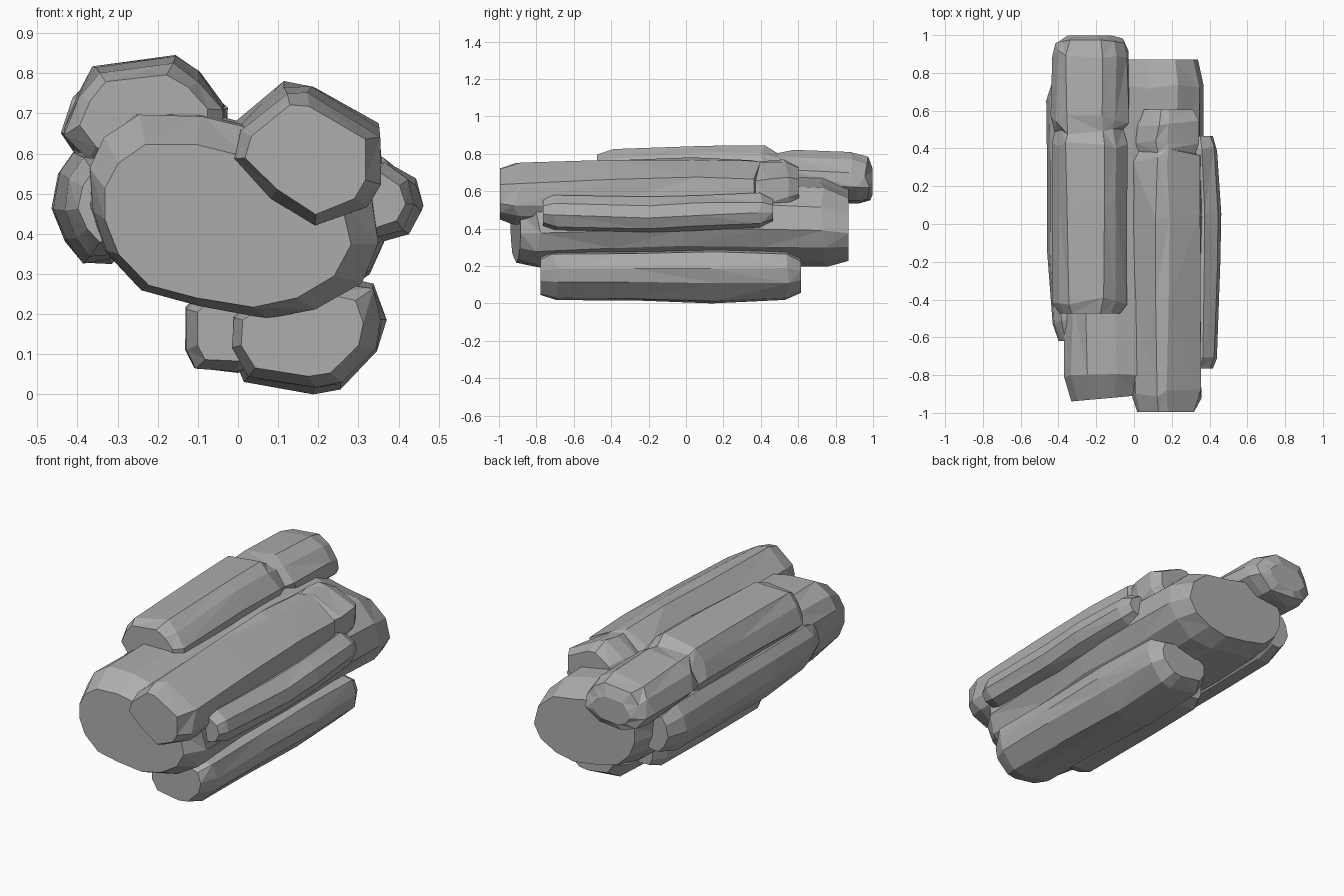
import bpy, bmesh, random
from mathutils import Vector

random.seed(4)
stone = bpy.data.materials.new("grey stone")
stone.diffuse_color = (0.42, 0.42, 0.42, 1)


def rock(name, outline, stations, slant=(0, 0), jitter=0.008):
    """Loft an x-z outline along y. stations: (y, x scale, z scale, dx, dz).
    slant: y change per x at the front and back ends."""
    n = len(outline)
    xs, zs = [p[0] for p in outline], [p[1] for p in outline]
    cx, cz = (min(xs) + max(xs)) / 2, (min(zs) + max(zs)) / 2
    bm = bmesh.new()
    rings = []
    last = len(stations) - 1
    for i, (y, sx, sz, dx, dz) in enumerate(stations):
        end = i in (0, last)
        tilt = slant[0] if i == 0 else slant[1] if i == last else 0
        ring = []
        for x, z in outline:
            j = 0 if end else jitter
            px = cx + (x - cx) * sx + dx + random.uniform(-j, j)
            pz = cz + (z - cz) * sz + dz + random.uniform(-j, j)
            py = y + tilt * (px - cx) + random.uniform(-j, j) * 3
            ring.append(bm.verts.new((px, py, max(pz, 0))))
        rings.append(ring)
    for a, b in zip(rings, rings[1:]):
        for k in range(n):
            m = (k + 1) % n
            if random.random() < 0.5:
                bm.faces.new((a[k], a[m], b[m]))
                bm.faces.new((a[k], b[m], b[k]))
            else:
                bm.faces.new((a[k], a[m], b[k]))
                bm.faces.new((a[m], b[m], b[k]))
    bm.faces.new(rings[0])
    bm.faces.new(rings[-1])
    bmesh.ops.recalc_face_normals(bm, faces=bm.faces)
    me = bpy.data.meshes.new(name)
    bm.to_mesh(me)
    bm.free()
    me.materials.append(stone)
    ob = bpy.data.objects.new(name, me)
    bpy.context.collection.objects.link(ob)
    return ob


# Large central rock
rock("core_rock",
     [(-0.37, 0.56), (-0.33, 0.64), (-0.25, 0.70), (-0.10, 0.70), (0.05, 0.66),
      (0.22, 0.63), (0.33, 0.52), (0.36, 0.38), (0.31, 0.28), (0.20, 0.21),
      (0.07, 0.18), (-0.10, 0.21), (-0.24, 0.25), (-0.33, 0.35), (-0.37, 0.46)],
     [(-0.91, 0.84, 0.78, -0.02, -0.02), (-0.79, 0.99, 0.99, 0, 0),
      (-0.40, 1, 0.97, 0, 0.01), (0.0, 1, 0.94, 0.01, 0.01),
      (0.40, 1, 0.96, 0.01, 0.01), (0.74, 0.98, 0.93, 0.02, 0),
      (0.87, 0.86, 0.74, 0.03, -0.02)], slant=(0.09, 0))

# Upper right rock, with a groove near its back end
rock("upper_right_rock",
     [(-0.02, 0.60), (0.00, 0.67), (0.12, 0.77), (0.18, 0.765), (0.355, 0.66),
      (0.355, 0.53), (0.32, 0.47), (0.20, 0.42), (0.08, 0.50)],
     [(-0.995, 0.80, 0.78, 0, -0.01), (-0.90, 0.98, 0.96, 0, -0.01),
      (-0.40, 0.97, 0.98, 0, 0), (0.05, 1, 0.98, 0, 0.01),
      (0.34, 0.98, 0.96, 0, 0.01), (0.385, 0.88, 0.86, 0, 0.01),
      (0.43, 0.95, 0.92, 0, 0.01), (0.54, 0.90, 0.80, 0.01, 0.03),
      (0.605, 0.72, 0.58, 0.01, 0.03)])

# Thin rock on the right side
rock("right_rock",
     [(0.37, 0.585), (0.44, 0.535), (0.46, 0.47), (0.43, 0.41), (0.36, 0.385),
      (0.28, 0.42), (0.28, 0.55)],
     [(-0.765, 0.75, 0.70, -0.02, 0), (-0.70, 0.92, 0.95, -0.01, 0),
      (-0.20, 0.98, 0.95, 0, -0.01), (0.05, 1, 0.96, 0, 0),
      (0.40, 0.93, 0.93, -0.01, 0.01), (0.465, 0.75, 0.60, -0.02, 0.01)],
     jitter=0.005)

# Upper left rock, with a groove and a low back end
rock("upper_left_rock",
     [(-0.445, 0.66), (-0.41, 0.75), (-0.36, 0.82), (-0.16, 0.845), (-0.09, 0.80),
      (-0.025, 0.72), (-0.03, 0.64), (-0.12, 0.56), (-0.30, 0.54), (-0.39, 0.58)],
     [(-0.475, 0.76, 0.68, 0, 0), (-0.41, 0.93, 0.89, 0, -0.01),
      (0.10, 0.97, 1, 0, 0), (0.42, 0.97, 0.96, 0, 0),
      (0.49, 0.87, 0.84, 0, -0.01), (0.56, 0.98, 0.89, 0, -0.01),
      (0.90, 0.97, 0.91, 0, -0.02), (0.965, 0.85, 0.78, 0, -0.03),
      (0.998, 0.55, 0.45, 0, -0.04)])

# Rock on the left side
rock("left_rock",
     [(-0.41, 0.61), (-0.445, 0.55), (-0.462, 0.46), (-0.43, 0.38), (-0.385, 0.325),
      (-0.32, 0.33), (-0.24, 0.40), (-0.26, 0.60)],
     [(-0.62, 0.70, 0.62, 0.03, 0), (-0.52, 0.86, 0.85, 0.015, 0),
      (-0.15, 0.98, 0.97, 0, 0), (0.30, 1, 1, 0, 0),
      (0.66, 1, 0.96, 0, 0), (0.77, 0.78, 0.70, 0.01, 0)], jitter=0.006)

# Bottom rock
rock("bottom_rock",
     [(-0.025, 0.11), (-0.02, 0.20), (0.07, 0.27), (0.22, 0.30), (0.34, 0.27),
      (0.365, 0.19), (0.35, 0.11), (0.26, 0.012), (0.19, 0.0), (0.02, 0.03)],
     [(-0.778, 0.78, 0.70, -0.01, 0.0), (-0.70, 0.96, 0.90, 0, 0),
      (-0.30, 0.98, 0.92, 0, 0), (0.15, 1, 1, 0, 0),
      (0.54, 0.96, 0.90, 0, 0), (0.615, 0.74, 0.62, 0, 0)], jitter=0.006)

# Small rock beside the bottom rock
rock("bottom_left_rock",
     [(-0.135, 0.11), (-0.135, 0.22), (-0.08, 0.27), (0.06, 0.26), (0.08, 0.08),
      (0.0, 0.055), (-0.11, 0.06)],
     [(-0.56, 0.78, 0.74, 0.01, 0), (-0.48, 0.96, 0.95, 0, 0),
      (0.0, 1, 0.98, 0, 0), (0.36, 0.95, 0.95, 0, 0),
      (0.44, 0.75, 0.70, 0.01, 0)], jitter=0.005)
